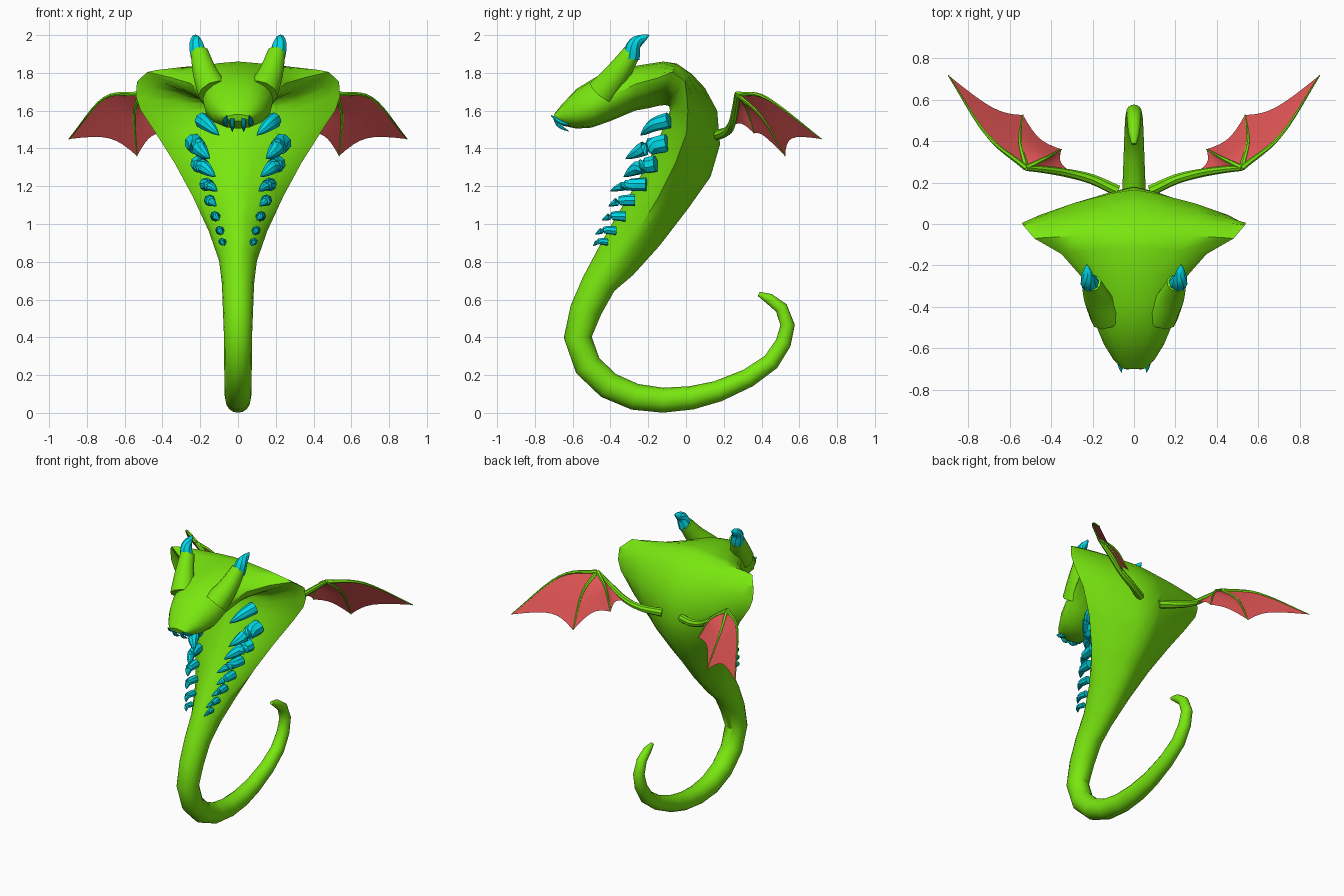
import bpy, bmesh, math
from mathutils import Vector

if "Cube" in bpy.data.objects:
    bpy.data.objects.remove(bpy.data.objects["Cube"])


def material(name, rgb):
    m = bpy.data.materials.new(name)
    m.diffuse_color = (*rgb, 1)
    m.use_nodes = True
    m.node_tree.nodes["Principled BSDF"].inputs["Base Color"].default_value = m.diffuse_color
    return m


GREEN = material("green_skin", (0.19, 0.8, 0.005))
CYAN = material("cyan_horn", (0.0, 0.7, 0.8))
RED = material("red_membrane", (0.75, 0.09, 0.09))


def finish(name, bm, mat, mirror=False, angle=40):
    bmesh.ops.recalc_face_normals(bm, faces=bm.faces)
    me = bpy.data.meshes.new(name)
    bm.to_mesh(me)
    bm.free()
    ob = bpy.data.objects.new(name, me)
    bpy.context.collection.objects.link(ob)
    me.materials.append(mat)
    if mirror:
        ob.modifiers.new("mirror", 'MIRROR').use_clip = False
    bpy.ops.object.select_all(action='DESELECT')
    ob.select_set(True)
    bpy.context.view_layer.objects.active = ob
    bpy.ops.object.shade_smooth_by_angle(angle=math.radians(angle))
    return ob


def loft(bm, rings):
    rows = [[bm.verts.new(p) for p in r] for r in rings]
    n = len(rows[0])
    for a, b in zip(rows, rows[1:]):
        for i in range(n):
            bm.faces.new((a[i], a[(i + 1) % n], b[(i + 1) % n], b[i]))
    bm.faces.new(rows[0])
    bm.faces.new(rows[-1])


def curve(pts, steps=4):
    """Catmull-Rom samples through the points."""
    p = [Vector(q) for q in pts]
    p = [2 * p[0] - p[1]] + p + [2 * p[-1] - p[-2]]
    out = []
    for a, b, c, d in zip(p, p[1:], p[2:], p[3:]):
        for k in range(steps):
            t = k / steps
            out.append(0.5 * (2 * b + (c - a) * t + (2 * a - 5 * b + 4 * c - d) * t ** 2
                              + (3 * b - a - 3 * c + d) * t ** 3))
    return out + [p[-2]]


def tube(bm, pts, radius, sides=8):
    """Tube along pts; radius is a function of 0..1."""
    rings = []
    for i, p in enumerate(pts):
        t = (pts[min(i + 1, len(pts) - 1)] - pts[max(i - 1, 0)]).normalized()
        u = t.cross(Vector((0.3, 0.9, 0.25))).normalized()
        v = t.cross(u)
        r = radius(i / (len(pts) - 1))
        rings.append([p + r * (math.cos(a) * u + math.sin(a) * v)
                      for a in (math.tau * k / sides for k in range(sides))])
    loft(bm, rings)


def spike(bm, base, mid, tip, r):
    tube(bm, curve([base, mid, tip], 4), lambda t: max(r * (1 - t ** 2.2) ** 0.8, 0.002))


# Body: tail path (y, z, radius) from the tip
TAIL = [(.385, .63, .012), (.44, .605, .028), (.505, .555, .034), (.538, .465, .038),
        (.515, .37, .042), (.45, .27, .046), (.33, .185, .05), (.17, .115, .056),
        (.03, .08, .062), (-.12, .067, .066), (-.27, .085, .07), (-.41, .145, .072),
        (-.52, .25, .073), (-.573, .4, .074), (-.53, .545, .08)]
# Hood and head: half width, front y z, back y z, edge position, pointedness
HOOD = [(.08, -.61, .57, -.45, .52, .5, 1), (.085, -.545, .72, -.38, .645, .5, 1),
        (.10, -.46, .88, -.28, .73, .5, 1.15), (.155, -.37, 1.04, -.14, .885, .5, 1.3),
        (.24, -.27, 1.2, .01, 1.08, .45, 1.4), (.335, -.18, 1.37, .13, 1.25, .4, 1.5),
        (.435, -.115, 1.52, .18, 1.42, .4, 1.6), (.515, -.085, 1.6, .165, 1.6, .38, 1.6),
        (.54, -.09, 1.625, .10, 1.72, .5, 1.6), (.535, -.11, 1.63, .03, 1.795, .75, 1.6),
        (.48, -.15, 1.625, -.05, 1.85, .8, 1.5), (.35, -.19, 1.615, -.12, 1.86, .65, 1.3),
        (.25, -.27, 1.60, -.25, 1.84, .6, 1.1), (.19, -.4, 1.545, -.39, 1.815, .5, .95),
        (.18, -.5, 1.51, -.49, 1.77, .45, .9), (.145, -.58, 1.505, -.58, 1.715, .45, .9),
        (.10, -.65, 1.52, -.655, 1.635, .5, .9), (.06, -.69, 1.545, -.70, 1.58, .5, 1)]
sections = []
for i in range(len(TAIL) - 1):
    a, p, b = Vector(TAIL[max(i - 1, 0)][:2]), TAIL[i], Vector(TAIL[i + 1][:2])
    d = (b - a).normalized()
    n = Vector((-d.y, d.x)) * p[2]
    sections.append((p[2], p[0] + n.x, p[1] + n.y, p[0] - n.x, p[1] - n.y, .5, 1))
sections += HOOD


def section_ring(w, fy, fz, by, bz, k, e, sides=16):
    f, b = Vector((0, fy, fz)), Vector((0, by, bz))
    mid = f.lerp(b, k)
    ring = []
    for j in range(sides):
        c, s = math.cos(math.tau * j / sides), math.sin(math.tau * j / sides)
        p = mid + ((b if s > 0 else f) - mid) * abs(s) ** e
        p.x = math.copysign(w * abs(c) ** e, c)
        ring.append(p)
    return ring


bm = bmesh.new()
loft(bm, [section_ring(*s) for s in sections])
finish("body", bm, GREEN)

# Brow sockets and horns
bm = bmesh.new()
tube(bm, curve([(.13, -.44, 1.70), (.175, -.36, 1.80), (.205, -.285, 1.91)], 3),
     lambda t: .085 - .037 * t, 10)
finish("horn_sockets", bm, GREEN, True)
bm = bmesh.new()
spike(bm, (.205, -.29, 1.88), (.222, -.27, 1.955), (.228, -.195, 2.0), .045)
finish("horns", bm, CYAN, True)

# Mouth fangs
bm = bmesh.new()
spike(bm, (.065, -.62, 1.535), (.067, -.67, 1.545), (.06, -.715, 1.575), .017)
spike(bm, (.03, -.69, 1.56), (.03, -.67, 1.52), (.03, -.62, 1.49), .014)
finish("fangs", bm, CYAN, True)

# Chest spikes: base x y z, tip x y z, radius
CHEST = [(.19, -.09, 1.55, .10, -.24, 1.47, .042), (.235, -.10, 1.43, .15, -.32, 1.345, .05),
         (.21, -.16, 1.32, .12, -.33, 1.25, .045), (.17, -.21, 1.21, .11, -.40, 1.175, .036),
         (.15, -.27, 1.125, .115, -.41, 1.095, .031), (.12, -.32, 1.04, .10, -.445, 1.02, .027),
         (.095, -.37, .965, .08, -.48, .945, .023), (.08, -.415, .905, .07, -.49, .885, .019)]
bm = bmesh.new()
for c in CHEST:
    base, tip = Vector(c[:3]), Vector(c[3:6])
    spike(bm, base, base.lerp(tip, .5) + Vector((.012, -.01, .012)), tip, c[6])
finish("chest_spikes", bm, CYAN, True)

# Wings: arm and fingers spread from the wrist, membrane between them
wrist = (.52, .27, 1.69)
arm = curve([wrist, (.43, .262, 1.62), (.31, .243, 1.53), (.2, .215, 1.49), (.08, .16, 1.47)], 4)
fingers = [curve([wrist, (.42, .32, 1.62), (.35, .36, 1.48)], 6),
           curve([wrist, (.55, .40, 1.57), (.535, .525, 1.36)], 6),
           curve([wrist, (.71, .43, 1.665), (.895, .717, 1.45)], 6)]
bm = bmesh.new()
tube(bm, arm, lambda t: .014 + .014 * t)
for f in fingers:
    tube(bm, f, lambda t: .014 - .011 * t, 6)
finish("wing_bones", bm, GREEN, True)

bm = bmesh.new()
ribs = [curve([arm[0], arm[4], arm[9]], 6)] + fingers
for a, b in zip(ribs, ribs[1:]):
    grid = []
    for i, (p, q) in enumerate(zip(a, b)):
        row = []
        for j in range(9):
            t = j / 8
            pull = 1 - .17 * 4 * t * (1 - t) * i / (len(a) - 1)
            row.append(bm.verts.new(Vector(wrist).lerp(p.lerp(q, t), pull)))
        grid.append(row)
    for r, s in zip(grid, grid[1:]):
        for j in range(8):
            bm.faces.new((r[j], r[j + 1], s[j + 1], s[j]))
bmesh.ops.remove_doubles(bm, verts=bm.verts, dist=.0005)
finish("wing_membranes", bm, RED, True)
